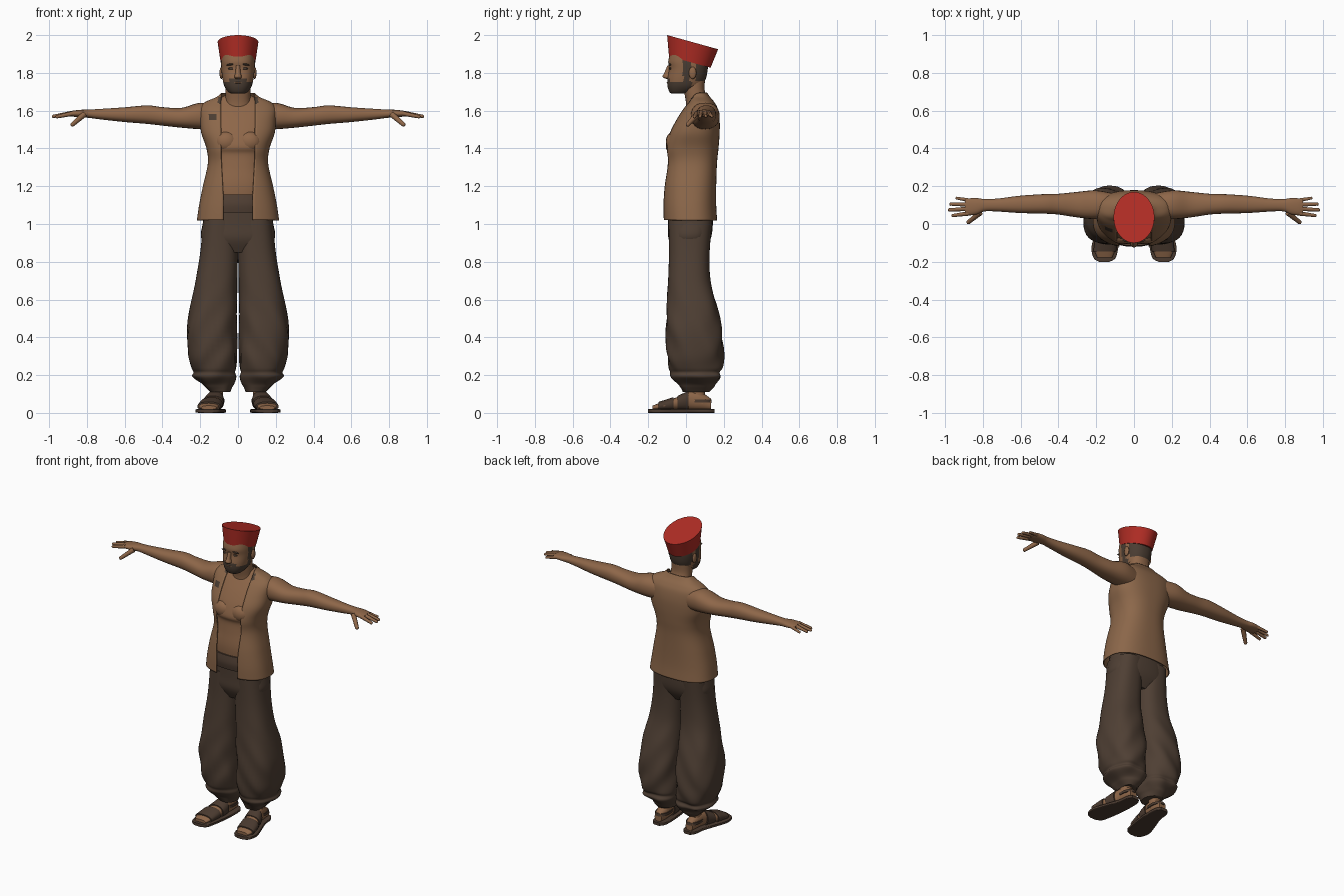
import bpy, bmesh, math
from mathutils import Vector, Matrix


def material(name, r, g, b):
    m = bpy.data.materials.new(name)
    m.diffuse_color = (r, g, b, 1)
    return m


SKIN = material("skin brown", 0.270, 0.134, 0.066)
VEST = material("vest tan", 0.262, 0.136, 0.068)
TROUSER = material("trouser brown", 0.078, 0.050, 0.034)
HAIR = material("hair dark", 0.068, 0.046, 0.032)
BELT = material("belt brown", 0.085, 0.052, 0.035)
SANDAL = material("sandal brown", 0.070, 0.043, 0.029)
RED = material("hat red", 0.440, 0.026, 0.018)


def finish(bm, name, mats, rule=None, angle=45):
    bmesh.ops.recalc_face_normals(bm, faces=bm.faces)
    if rule:
        for f in bm.faces:
            f.material_index = rule(f.calc_center_median())
    me = bpy.data.meshes.new(name)
    bm.to_mesh(me)
    bm.free()
    for m in mats:
        me.materials.append(m)
    ob = bpy.data.objects.new(name, me)
    bpy.context.collection.objects.link(ob)
    bpy.ops.object.select_all(action='DESELECT')
    ob.select_set(True)
    bpy.context.view_layer.objects.active = ob
    bpy.ops.object.shade_smooth_by_angle(angle=math.radians(angle))
    return ob


def spline(rows, sub):
    """Smooth rows in between with a Catmull-Rom curve."""
    out = []
    for i in range(len(rows) - 1):
        p0, p1, p2 = rows[max(i - 1, 0)], rows[i], rows[i + 1]
        p3 = rows[min(i + 2, len(rows) - 1)]
        for k in range(sub):
            t = k / sub
            out.append([0.5 * (2 * b + (c - a) * t + (2 * a - 5 * b + 4 * c - d) * t * t
                               + (3 * b - a - 3 * c + d) * t ** 3)
                        for a, b, c, d in zip(p0, p1, p2, p3)])
    return out + [list(rows[-1])]


def power(v, p):
    return math.copysign(abs(v) ** p, v)


def loft(name, rows, mats, axis='z', n=32, e=2.3, sub=5, s=1, rule=None, gap=None, warp=None):
    """Rows are (position, a min, a max, b min, b max) around the given axis."""
    bm = bmesh.new()
    rings = []
    for t, a0, a1, b0, b1 in spline(rows, sub):
        ca, ra, cb, rb = (a0 + a1) / 2, (a1 - a0) / 2, (b0 + b1) / 2, (b1 - b0) / 2
        start = math.asin(min(1, gap(t) / ra) ** (e / 2)) if gap else 0
        ring = []
        for i in range(n):
            u = i / (n - 1) if gap else i / n
            ang = start + u * (2 * math.pi - 2 * start)
            a = ca - ra * power(math.sin(ang), 2 / e)
            b = cb - rb * power(math.cos(ang), 2 / e)
            co = Vector({'z': (a, b, t), 'x': (t, a, b), 'y': (a, t, b)}[axis])
            if warp:
                warp(co)
            co.x *= s
            ring.append(bm.verts.new(co))
        rings.append(ring)
    for r, q in zip(rings, rings[1:]):
        for i in range(n - 1 if gap else n):
            j = (i + 1) % n
            bm.faces.new((r[i], r[j], q[j], q[i]))
    if not gap:
        bm.faces.new(rings[0])
        bm.faces.new(rings[-1])
    return finish(bm, name, mats, rule)


def ball(name, loc, size, mat, tilt=0):
    bm = bmesh.new()
    m = Matrix.Translation(loc) @ Matrix.Rotation(tilt, 4, 'Y') @ Matrix.Diagonal((*size, 1))
    bmesh.ops.create_uvsphere(bm, u_segments=16, v_segments=10, radius=1, matrix=m)
    return finish(bm, name, [mat], angle=80)


def finger(name, p, q, r, s):
    p, q = Vector(p), Vector(q)
    p.x, q.x = p.x * s, q.x * s
    bm = bmesh.new()
    rot = (q - p).to_track_quat('Z', 'Y').to_matrix().to_4x4()
    bmesh.ops.create_cone(bm, cap_ends=True, segments=10, radius1=r, radius2=r * 0.7,
                          depth=(q - p).length, matrix=Matrix.Translation((p + q) / 2) @ rot)
    bmesh.ops.create_uvsphere(bm, u_segments=10, v_segments=6, radius=r * 0.72,
                              matrix=Matrix.Translation(q))
    finish(bm, name, [SKIN], angle=60)


# Head with beard, sideburns and cropped hair
def head_rule(c):
    beard = c.z < 1.752 and c.y < 0.03
    moustache = c.z < 1.772 and abs(c.x) < 0.045 and c.y < 0
    sideburn = -0.015 < c.y < 0.022 and c.z < 1.87
    back = c.y > 0.05 and c.z > 1.755
    return int(beard or moustache or sideburn or back)


loft("head", [(1.69, -.035, .035, -.075, -.01), (1.70, -.052, .052, -.088, .03),
              (1.73, -.072, .072, -.098, .08), (1.77, -.082, .082, -.098, .105),
              (1.82, -.088, .088, -.090, .115), (1.86, -.089, .089, -.094, .115),
              (1.90, -.085, .085, -.085, .10)], [SKIN, HAIR], n=56, sub=7, rule=head_rule)
loft("neck", [(1.58, -.085, .085, .0, .15), (1.64, -.07, .07, .0, .125),
              (1.70, -.066, .066, -.01, .10), (1.76, -.066, .066, -.02, .10)], [SKIN])
loft("nose", [(1.768, -.013, .013, -.105, -.07), (1.779, -.020, .020, -.124, -.07),
              (1.80, -.014, .014, -.115, -.07), (1.84, -.011, .011, -.098, -.07)], [SKIN], n=14)
for s, side in ((1, "left"), (-1, "right")):
    ball(side + "_ear", (s * .088, .035, 1.80), (.010, .020, .032), SKIN)
    ball(side + "_eye", (s * .036, -.083, 1.823), (.017, .006, .006), HAIR)
    ball(side + "_eyebrow", (s * .038, -.085, 1.845), (.024, .008, .005), HAIR, s * .12)
ball("mouth", (0, -.096, 1.748), (.022, .006, .004), SKIN)


# Tilted flared hat
def tilt(co):
    co.z -= .278 * (co.y - .03)


loft("hat", [(1.855, -.092, .092, -.09, .13), (1.964, -.108, .108, -.10, .17)],
     [RED], n=48, e=2, sub=1, warp=tilt)

# Bare torso
loft("torso", [(1.08, -.14, .14, -.10, .13), (1.2, -.16, .16, -.108, .145),
               (1.30, -.145, .145, -.098, .15), (1.37, -.148, .148, -.094, .155),
               (1.41, -.155, .155, -.106, .16), (1.48, -.18, .18, -.085, .165),
               (1.55, -.188, .188, -.048, .165), (1.61, -.185, .185, -.008, .155),
               (1.65, -.13, .13, .02, .135), (1.68, -.07, .07, .03, .11)], [SKIN], e=2.4, n=40)
for s, side in ((1, "left"), (-1, "right")):
    ball(side + "_chest", (s * .062, -.065, 1.435), (.062, .042, .055), SKIN)


# Open vest with dark worn patches
def vest_rule(c):
    pocket = -.155 < c.x < -.112 and 1.553 < c.z < 1.585 and c.y < .08
    collar = .07 < abs(c.x) < .105 and 1.635 < c.z < 1.672 and c.y < .09
    return int(pocket or collar)


vest = loft("vest", [(1.02, -.218, .218, -.122, .165), (1.10, -.206, .206, -.124, .16),
                     (1.2, -.186, .186, -.120, .16), (1.32, -.160, .160, -.108, .164),
                     (1.40, -.167, .167, -.114, .172), (1.48, -.194, .194, -.094, .178),
                     (1.55, -.201, .201, -.058, .178), (1.61, -.203, .203, -.018, .168),
                     (1.645, -.175, .175, .01, .15), (1.672, -.115, .115, .02, .128),
                     (1.695, -.088, .088, .025, .112)],
            [VEST, HAIR], e=2.5, n=80, sub=6, rule=vest_rule,
            gap=lambda z: .078 + .012 * min(1, max(0, (z - 1.15) / .2)))
solid = vest.modifiers.new("thickness", 'SOLIDIFY')
solid.thickness = .006
solid.offset = -1

# Belt and trousers
loft("belt", [(1.06, -.165, .165, -.112, .145), (1.105, -.163, .163, -.120, .146),
              (1.155, -.155, .155, -.115, .145)], [BELT], e=2.5)
loft("trouser_seat", [(1.12, -.155, .155, -.10, .14), (1.0, -.187, .187, -.095, .142),
                      (.92, -.193, .193, -.092, .13), (.85, -.13, .13, -.06, .09)],
     [TROUSER], e=2.6)


def drape(co):
    k = max(0, min(1, (.75 - co.z) / .4))
    co.y += .006 * k * math.sin(30 * co.z + 40 * co.x)
    co.x += .004 * k * math.sin(24 * co.z + 45 * co.y)


for s, side in ((1, "left"), (-1, "right")):
    loft(side + "_trouser_leg",
         [(1.02, .0, .184, -.093, .14), (.85, .0, .200, -.09, .125), (.70, .004, .225, -.095, .13),
          (.55, .005, .255, -.102, .168), (.43, .006, .270, -.105, .190),
          (.31, .007, .262, -.100, .198), (.24, .010, .243, -.088, .192),
          (.215, .014, .232, -.078, .180), (.19, .010, .238, -.076, .186),
          (.155, .022, .190, -.045, .155), (.135, .034, .172, -.034, .142),
          (.11, .045, .150, -.02, .118)], [TROUSER], n=40, e=2.5, s=s, warp=drape)

    # Arm and hand
    loft(side + "_arm",
         [(.10, .04, .16, 1.50, 1.63), (.2, .026, .178, 1.502, 1.642), (.3, .035, .17, 1.51, 1.615),
          (.4, .05, .16, 1.521, 1.619), (.48, .055, .158, 1.53, 1.628),
          (.6, .058, .15, 1.54, 1.618), (.72, .066, .135, 1.553, 1.610),
          (.79, .067, .132, 1.562, 1.606), (.83, .052, .137, 1.565, 1.605),
          (.87, .046, .136, 1.568, 1.601), (.895, .052, .128, 1.572, 1.596)],
         [SKIN], axis='x', n=24, s=s)
    for name, p, q, r in (("index", (.875, .056, 1.585), (.958, .045, 1.568), .0125),
                          ("middle", (.88, .080, 1.587), (.977, .075, 1.570), .0125),
                          ("ring", (.88, .103, 1.587), (.970, .105, 1.571), .012),
                          ("little", (.865, .124, 1.585), (.938, .137, 1.570), .011),
                          ("thumb", (.815, .060, 1.580), (.876, .010, 1.527), .016)):
        finger(side + "_" + name + "_finger", p, q, r, s)

    # Foot in an open sandal
    loft(side + "_foot", [(-.178, .115, .195, .015, .038), (-.12, .095, .212, .015, .060),
                          (-.05, .085, .187, .015, .082), (.02, .08, .162, .015, .115),
                          (.08, .078, .152, .015, .11), (.132, .09, .14, .015, .075)],
         [SKIN], axis='y', n=24, s=s)
    loft(side + "_ankle", [(.05, .078, .152, .015, .12), (.10, .08, .148, .02, .10),
                           (.16, .075, .15, .01, .11)], [SKIN], n=20, s=s)
    loft(side + "_sandal_sole",
         [(-.2, .13, .185, 0, .02), (-.18, .098, .214, 0, .02), (-.12, .082, .225, 0, .02),
          (-.04, .070, .200, 0, .02), (.05, .064, .168, 0, .02), (.12, .068, .158, 0, .02),
          (.15, .09, .138, 0, .02)], [SANDAL], axis='y', n=24, e=7, s=s)
    loft(side + "_toe_strap", [(-.145, .095, .216, .01, .058), (-.08, .083, .205, .01, .079),
                               (-.065, .082, .199, .01, .082)], [SANDAL], axis='y', n=24, s=s)
    loft(side + "_instep_strap", [(-.045, .078, .192, .01, .090), (-.01, .074, .180, .01, .106),
                                  (.012, .074, .172, .01, .116)], [SANDAL], axis='y', n=24, s=s)
    loft(side + "_heel_strap", [(.055, .072, .158, .0, .137), (.072, .072, .158, .0, .134)],
         [SANDAL], n=24, s=s)
